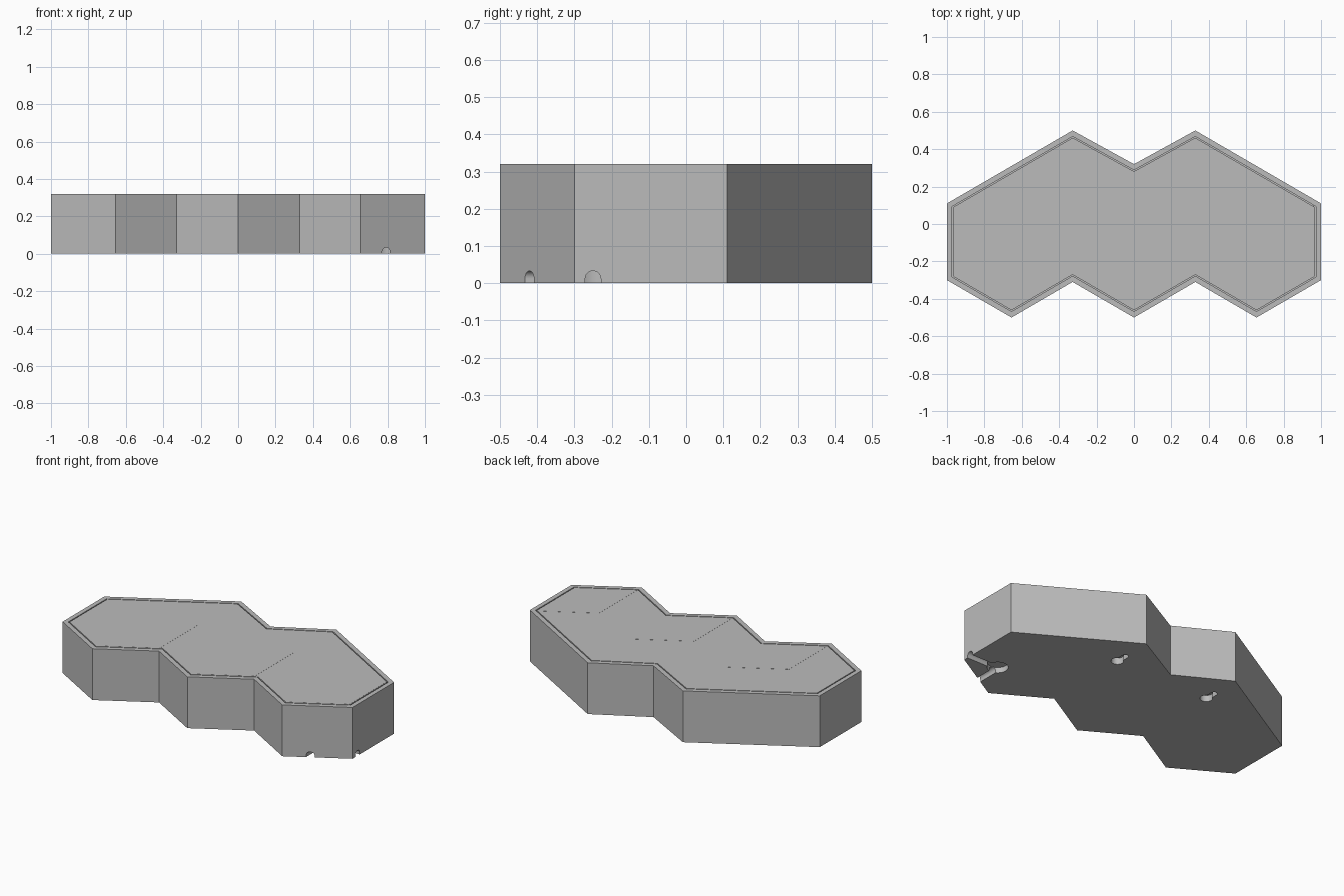
import bpy, bmesh
from math import sin, cos, pi
from mathutils import Vector, Matrix

if "Cube" in bpy.data.objects:
    bpy.data.objects.remove(bpy.data.objects["Cube"])

HEIGHT = 0.32
grey = bpy.data.materials.new("matte_grey")
grey.use_nodes = True
grey.diffuse_color = (0.5, 0.5, 0.5, 1)
grey.node_tree.nodes["Principled BSDF"].inputs["Base Color"].default_value = (0.5, 0.5, 0.5, 1)


def prism(name, points, low, high, matrix=Matrix()):
    """Extrude a flat outline from low to high, then place it."""
    bm = bmesh.new()
    face = bm.faces.new([bm.verts.new((x, y, low)) for x, y in points])
    top = bmesh.ops.extrude_face_region(bm, geom=[face])["geom"]
    verts = [v for v in top if isinstance(v, bmesh.types.BMVert)]
    bmesh.ops.translate(bm, verts=verts, vec=(0, 0, high - low))
    bmesh.ops.recalc_face_normals(bm, faces=bm.faces)
    bm.transform(matrix)
    mesh = bpy.data.meshes.new(name)
    bm.to_mesh(mesh)
    bm.free()
    mesh.materials.append(grey)
    obj = bpy.data.objects.new(name, mesh)
    bpy.context.collection.objects.link(obj)
    return obj


def arc(cx, cy, r, start, end, steps):
    angles = [start + (end - start) * i / steps for i in range(steps + 1)]
    return [(cx + r * cos(a), cy + r * sin(a)) for a in angles]


def inset(points, d):
    """Mitred inward offset of a counter-clockwise outline."""
    result = []
    for i, p in enumerate(points):
        p = Vector(p)
        a = (p - Vector(points[i - 1])).normalized()
        b = (Vector(points[(i + 1) % len(points)]) - p).normalized()
        na, nb = Vector((-a.y, a.x)), Vector((-b.y, b.x))
        result.append(tuple(p + (na + nb) * d / (1 + na.dot(nb))))
    return result


def cut(target, cutter):
    cutter.hide_render = True
    mod = target.modifiers.new("cut", 'BOOLEAN')
    mod.operation, mod.solver, mod.object = 'DIFFERENCE', 'EXACT', cutter
    bpy.context.view_layer.objects.active = target
    bpy.ops.object.modifier_apply(modifier=mod.name)
    bpy.data.objects.remove(cutter)


# Body outline, mirrored from its left half
half = [(0.328, -0.31), (0.655, -0.5), (1, -0.3), (1, 0.11), (0.328, 0.5)]
outline = [(0, -0.5)] + half + [(0, 0.32)] + [(-x, y) for x, y in reversed(half)]
body = prism("body", outline, 0, HEIGHT)

# Recess in the top and the panel that fills it, leaving a fine gap
cut(body, prism("recess_cutter", inset(outline, 0.028), HEIGHT - 0.02, HEIGHT + 0.02))
prism("top_panel", inset(outline, 0.034), HEIGHT - 0.021, HEIGHT)

# Flush rhombic facets on the top panel
for i, x in enumerate((-0.655, 0, 0.655)):
    rhombus = [(x, -0.455), (x + 0.308, -0.277), (x + 0.308, 0.1), (x, -0.08)]
    prism(f"facet_{i + 1}", rhombus, HEIGHT - 0.005, HEIGHT + 0.0006)

# Keyhole hanging slots underneath
for x in (-0.328, 0.328):
    keyhole = arc(x, 0.245, 0.036, pi * 0.68, pi * 2.32, 24) + arc(x, 0.313, 0.019, 0, pi, 12)
    cut(body, prism("keyhole_cutter", keyhole, -0.02, 0.04))

# Round cable pocket with an arched channel to each of two walls
cut(body, prism("pocket_cutter", arc(0.8, -0.245, 0.06, 0, pi * 2 * 31 / 32, 31), -0.02, 0.034))
arch = [(-0.021, -0.02), (0.021, -0.02)] + arc(0, 0.012, 0.021, 0, pi, 12)
upright = Matrix.Rotation(pi / 2, 4, 'X')
cut(body, prism("front_channel_cutter", arch, 0, 0.3,
                Matrix.Translation((0.792, -0.245, 0)) @ upright))
cut(body, prism("side_channel_cutter", arch, 0, 0.3,
                Matrix.Translation((0.8, -0.25, 0)) @ Matrix.Rotation(pi / 2, 4, 'Z') @ upright))

bpy.ops.object.select_all(action='DESELECT')
body.select_set(True)
bpy.context.view_layer.objects.active = body
bpy.ops.object.shade_smooth_by_angle(angle=pi / 6)
